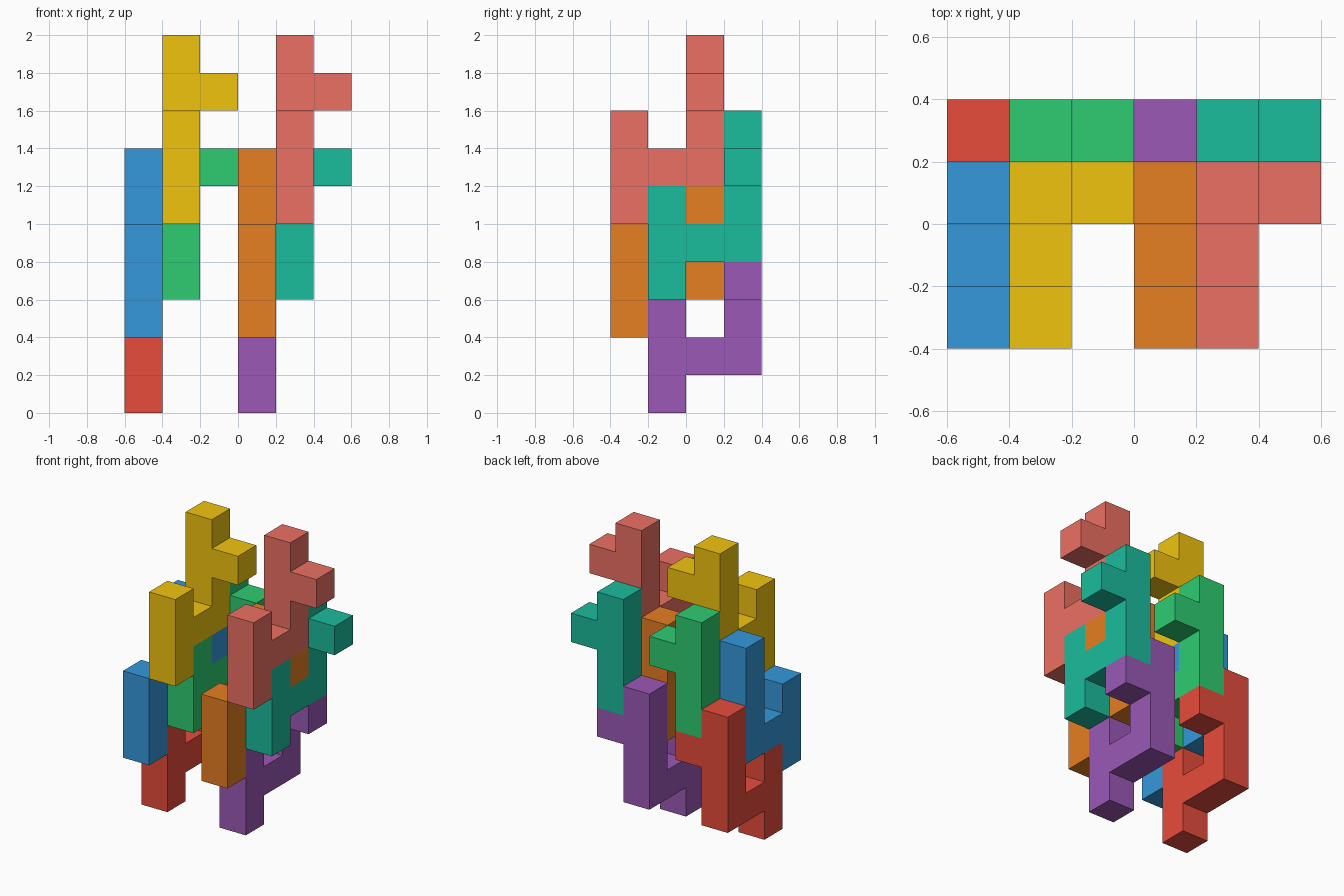
import bpy, bmesh
from math import radians
from mathutils import Vector

if "Cube" in bpy.data.objects:
    bpy.data.objects.remove(bpy.data.objects["Cube"])

U = 0.2                                # edge of one unit cell
ORIGIN = Vector((-0.6, -0.4, 0.0))     # corner of the cell grid

# Nine-cell puzzle piece: short post, link, tall post, side knob
PIECE = ([(0, 0, z) for z in range(3)] + [(0, 1, 1)]
         + [(0, 2, z) for z in range(1, 5)] + [(1, 2, 3)])


def srgb(h):
    c = [int(h[i:i + 2], 16) / 255 for i in (0, 2, 4)]
    return [v / 12.92 if v <= 0.04045 else ((v + 0.055) / 1.055) ** 2.4 for v in c] + [1.0]


def cell_face(bm, cell, axis, sign):
    """Add one square side of a cell, wound outward."""
    a, b = (axis + 1) % 3, (axis + 2) % 3
    ring = [(0, 0), (1, 0), (1, 1), (0, 1)]
    verts = []
    for i, j in (ring if sign > 0 else ring[::-1]):
        p = Vector(cell)
        p[axis] += sign > 0
        p[a] += i
        p[b] += j
        verts.append(bm.verts.new(ORIGIN + p * U))
    bm.faces.new(verts)


def add_piece(name, offset, colour):
    cells = {tuple(c + o for c, o in zip(cell, offset)) for cell in PIECE}
    bm = bmesh.new()
    for cell in sorted(cells):
        for axis in range(3):
            for sign in (-1, 1):
                near = list(cell)
                near[axis] += sign
                if tuple(near) not in cells:      # outer skin only
                    cell_face(bm, cell, axis, sign)
    bmesh.ops.remove_doubles(bm, verts=bm.verts[:], dist=1e-4)
    bmesh.ops.dissolve_limit(bm, angle_limit=radians(1), verts=bm.verts[:], edges=bm.edges[:])
    mesh = bpy.data.meshes.new(name)
    bm.to_mesh(mesh)
    bm.free()
    mat = bpy.data.materials.new(name + "_colour")
    mat.diffuse_color = srgb(colour)
    mat.use_nodes = True
    mat.node_tree.nodes["Principled BSDF"].inputs["Base Color"].default_value = mat.diffuse_color
    mesh.materials.append(mat)
    bpy.context.collection.objects.link(bpy.data.objects.new(name, mesh))


# Four interlocking pieces per stack, repeated three cells along x
STEPS = [(0, 1, 0), (0, 0, 2), (1, 1, 3), (1, 0, 5)]
STACKS = [[("red", "e74c3c"), ("blue", "3498db"), ("green", "2ecc71"), ("yellow", "f1c40f")],
          [("purple", "9b59b6"), ("orange", "e67e22"), ("teal", "1abc9c"), ("salmon", "ec7063")]]
for s, stack in enumerate(STACKS):
    for (x, y, z), (label, colour) in zip(STEPS, stack):
        add_piece(label + "_piece", (x + 3 * s, y, z), colour)
